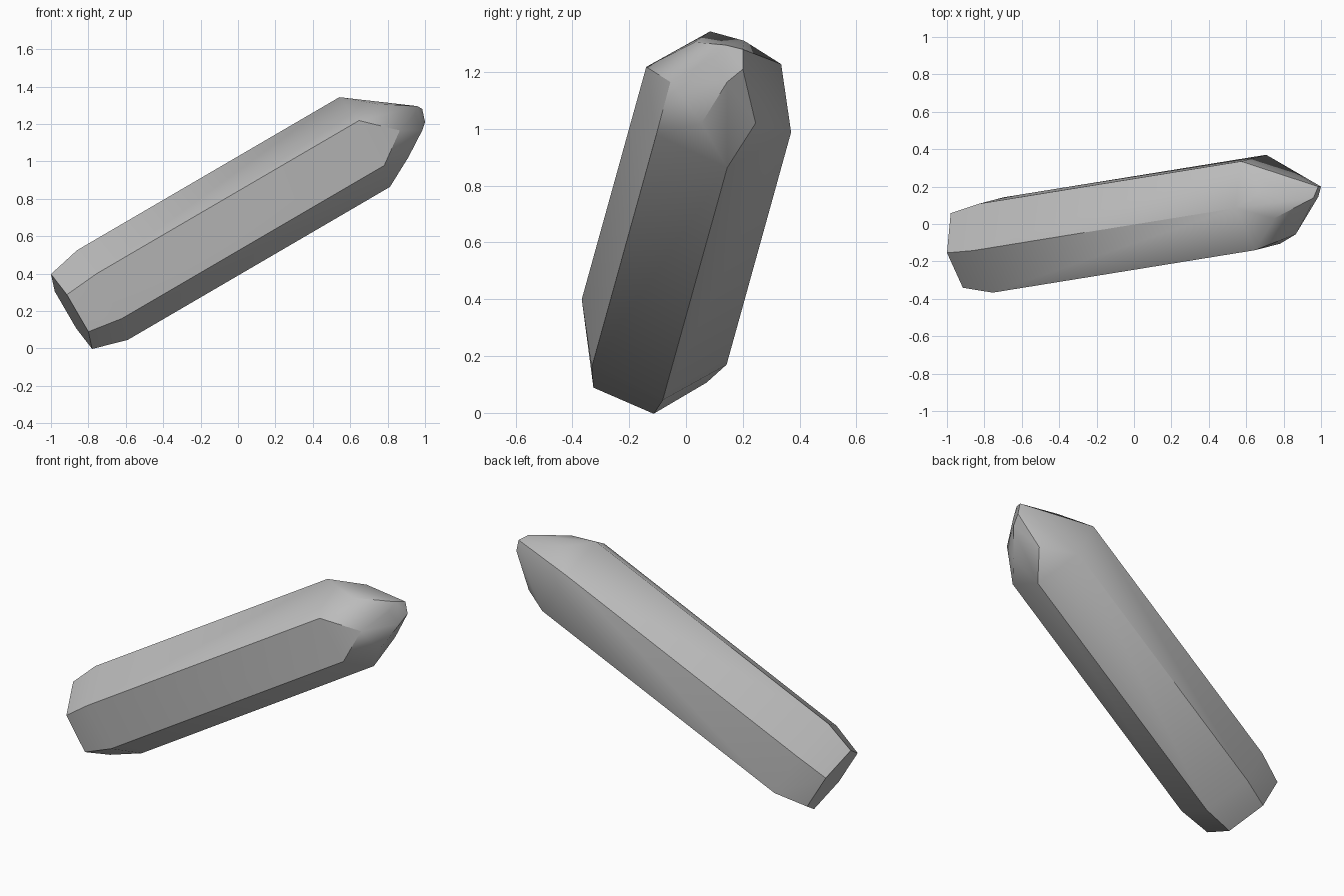
import bpy, bmesh, math
from mathutils import Vector

cube = bpy.data.objects.get("Cube")
if cube:
    bpy.data.objects.remove(cube)

# One stone colour
stone = bpy.data.materials.new("grey_stone")
stone.use_nodes = True
grey = (0.5, 0.5, 0.5, 1)
stone.diffuse_color = grey
stone.node_tree.nodes["Principled BSDF"].inputs["Base Color"].default_value = grey


def hexagon(centre, spokes):
    """Point-symmetric hexagon from three spokes."""
    c = Vector(centre)
    return [c + s * Vector(v) for s in (1, -1) for v in spokes]


# Long six-sided shaft: same section at both ends
spokes = [(-0.135, -0.03, 0.24), (-0.03, -0.255, 0.115), (0.105, -0.22, -0.125)]
points = hexagon((0.677, 0.115, 1.103), spokes)
points += hexagon((-0.725, -0.112, 0.285), spokes)

# Bevelled flat base
points += hexagon((-0.89, -0.134, 0.197),
                  [(-0.11, -0.02, 0.2), (-0.025, -0.207, 0.09), (0.09, -0.192, -0.108)])

# Irregular faceted tip
points += [Vector(p) for p in (
    (0.75, 0.03, 1.305), (0.96, 0.14, 1.295), (0.945, 0.095, 1.25),   # upper facet
    (0.865, -0.055, 1.165),
    (0.91, 0.055, 1.02), (0.985, 0.145, 1.165), (1.0, 0.2, 1.21),     # end facet
    (0.885, 0.245, 1.02),
    (0.985, 0.2, 1.28), (0.72, 0.205, 1.31))]                         # point and back ridge

# Wrap the corners in a closed convex skin
bm = bmesh.new()
for p in points:
    bm.verts.new(p)
bmesh.ops.convex_hull(bm, input=bm.verts)
bmesh.ops.dissolve_limit(bm, angle_limit=math.radians(4), verts=bm.verts, edges=bm.edges)
bmesh.ops.recalc_face_normals(bm, faces=bm.faces)
mesh = bpy.data.meshes.new("crystal")
bm.to_mesh(mesh)
bm.free()

crystal = bpy.data.objects.new("crystal", mesh)
bpy.context.collection.objects.link(crystal)
mesh.materials.append(stone)
bpy.context.view_layer.objects.active = crystal
crystal.select_set(True)
bpy.ops.object.shade_smooth_by_angle(angle=math.radians(30))
